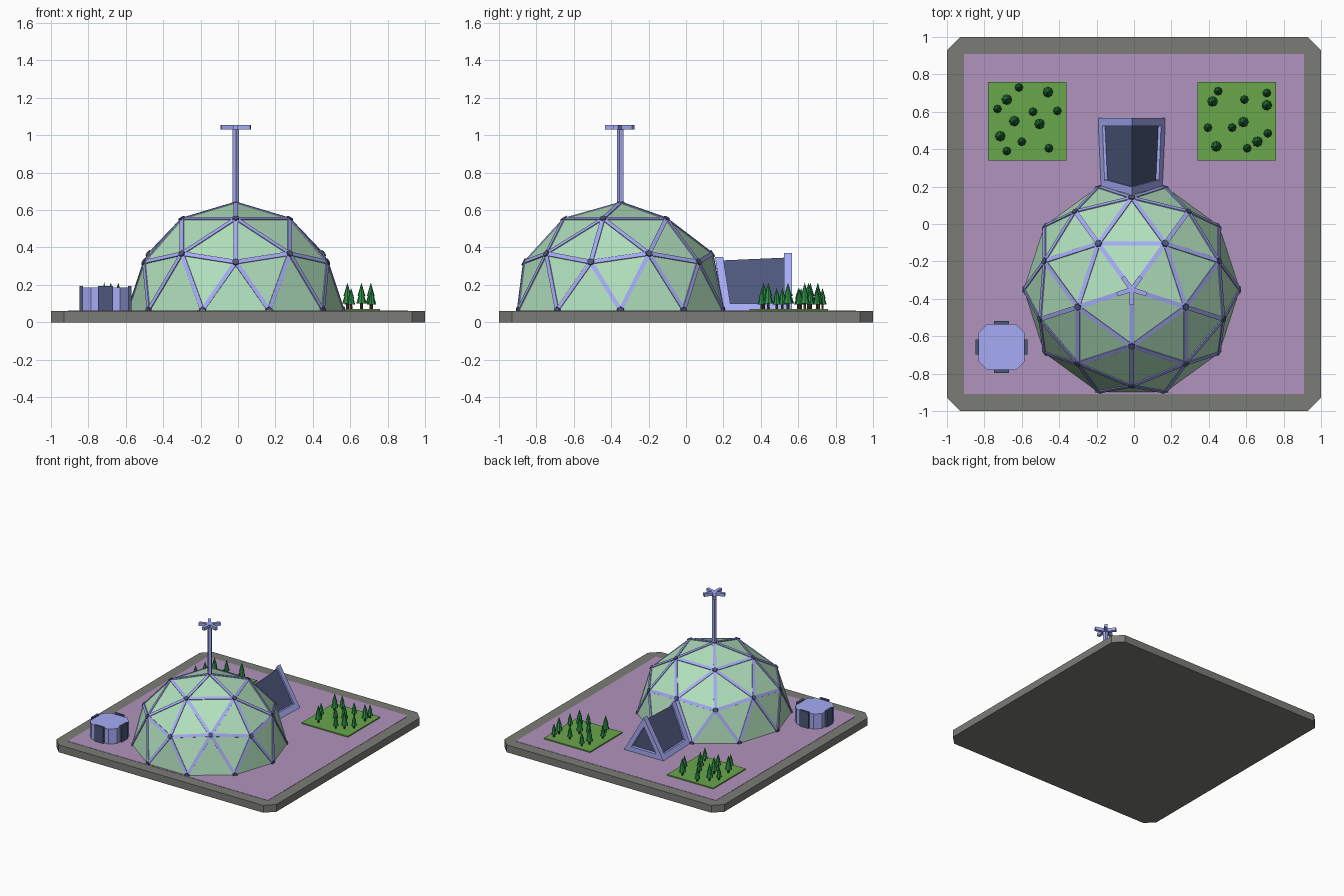
import bpy, bmesh, math
from mathutils import Vector, Matrix

if "Cube" in bpy.data.objects:
    bpy.data.objects.remove(bpy.data.objects["Cube"])


def mat(name, r, g, b):
    m = bpy.data.materials.new(name)
    m.diffuse_color = [(c / 255) ** 2.2 for c in (r, g, b)] + [1]
    m.use_nodes = True
    m.node_tree.nodes["Principled BSDF"].inputs["Base Color"].default_value = m.diffuse_color
    return m


RIM = mat("rim_grey", 122, 122, 118)
FLOOR = mat("floor_mauve", 176, 146, 188)
GLASS = mat("panel_green", 176, 224, 188)
STRUT = mat("strut_lilac", 164, 170, 245)
DARK = mat("dark_blue", 78, 88, 122)
GRASS = mat("grass", 104, 165, 76)
LEAF = mat("leaf", 48, 140, 72)
BARK = mat("bark", 95, 70, 55)


def finish(name, bm, m):
    bmesh.ops.recalc_face_normals(bm, faces=bm.faces)
    me = bpy.data.meshes.new(name)
    bm.to_mesh(me)
    bm.free()
    me.materials.append(m)
    ob = bpy.data.objects.new(name, me)
    bpy.context.collection.objects.link(ob)
    return ob


def prism(bm, pts, z0, z1):
    n = len(pts)
    lo = [bm.verts.new((x, y, z0)) for x, y in pts]
    hi = [bm.verts.new((x, y, z1)) for x, y in pts]
    bm.faces.new(lo[::-1])
    bm.faces.new(hi)
    for i in range(n):
        j = (i + 1) % n
        bm.faces.new((lo[i], lo[j], hi[j], hi[i]))


def loft(bm, a, b):
    # solid between two matching point loops
    va, vb = [bm.verts.new(p) for p in a], [bm.verts.new(p) for p in b]
    bm.faces.new(va[::-1])
    bm.faces.new(vb)
    for i in range(len(a)):
        j = (i + 1) % len(a)
        bm.faces.new((va[i], va[j], vb[j], vb[i]))


def ring(bm, outer, inner, off):
    # triangular picture-frame with thickness along off
    rows = [[bm.verts.new(Vector(p) + o) for p in t]
            for t, o in ((outer, Vector()), (outer, off), (inner, off), (inner, Vector()))]
    for k in range(4):
        a, b = rows[k], rows[(k + 1) % 4]
        for i in range(3):
            j = (i + 1) % 3
            bm.faces.new((a[i], a[j], b[j], b[i]))


def cham(cx, cy, h, c):
    q = [(h, -h + c), (h, h - c), (h - c, h), (-h + c, h),
         (-h, h - c), (-h, -h + c), (-h + c, -h), (h - c, -h)]
    return [(cx + x, cy + y) for x, y in q]


def box(bm, x0, x1, y0, y1, z0, z1):
    prism(bm, [(x0, y0), (x1, y0), (x1, y1), (x0, y1)], z0, z1)


# base slab and floor
bm = bmesh.new()
prism(bm, cham(0, 0, 1, 0.07), 0, 0.06)
finish("base", bm, RIM)
bm = bmesh.new()
box(bm, -0.91, 0.91, -0.91, 0.91, 0.03, 0.062)
finish("floor", bm, FLOOR)

# geodesic dome: upper half of a two-frequency icosphere
C, R = Vector((-0.012, -0.35, 0.064)), 0.577
src = bmesh.new()
bmesh.ops.create_icosphere(src, subdivisions=2, radius=R)
bmesh.ops.delete(src, geom=[v for v in src.verts if v.co.z < -0.01], context='VERTS')
ring1 = [v for v in src.verts if 0.8 * R < v.co.z < 0.9 * R][0].co
turn = -math.pi / 2 - math.atan2(ring1.y, ring1.x)
bmesh.ops.rotate(src, verts=src.verts, matrix=Matrix.Rotation(turn, 3, 'Z'))

bars, nodes = bmesh.new(), bmesh.new()
for e in src.edges:
    a, b = e.verts[0].co, e.verts[1].co
    x, n = (b - a).normalized(), (a + b).normalized()
    if abs(a.z) + abs(b.z) < 0.01:
        continue
    M = Matrix((x, n.cross(x), n)).transposed().to_4x4()
    M = Matrix.Translation((a + b) / 2 + C) @ M @ Matrix.Diagonal(((b - a).length, 0.024, 0.007, 1))
    bmesh.ops.create_cube(bars, size=1, matrix=M)
for v in src.verts:
    M = Matrix.Translation(v.co + C) @ v.co.to_track_quat('Z', 'Y').to_matrix().to_4x4()
    bmesh.ops.create_cone(nodes, cap_ends=True, segments=6, radius1=0.021,
                          radius2=0.019, depth=0.012, matrix=M)
for b in (bars, nodes):
    low = [v for v in b.verts if v.co.z < 0.062]
    for v in low:
        v.co.z = 0.062
bmesh.ops.translate(src, verts=src.verts, vec=C)
finish("dome_panels", src, GLASS)
finish("dome_struts", bars, STRUT)
finish("dome_nodes", nodes, DARK)

# mast with five-armed head
CX, CY = C.x, C.y
bm = bmesh.new()
prism(bm, [(CX + 0.019 * math.cos(math.radians(-90 + 72 * k)),
            CY + 0.019 * math.sin(math.radians(-90 + 72 * k))) for k in range(5)], 0.6, 1.035)
finish("mast", bm, STRUT)
star = []
for k in range(5):
    t = math.radians(-90 + 72 * k)
    d, s = Vector((math.cos(t), math.sin(t))), Vector((-math.sin(t), math.cos(t)))
    star += [tuple(Vector((CX, CY)) + d * r + s * w)
             for r, w in ((0.083, -0.012), (0.083, 0.012), (0.0165, 0.012))]
bm = bmesh.new()
prism(bm, star, 1.03, 1.055)
finish("mast_head", bm, STRUT)


# entrance porch
def tri(hw, apex, y, ya, z=0.06):
    return [(CX - hw, y, z), (CX + hw, y, z), (CX, ya, apex)]


bm = bmesh.new()
T = Vector((0, 0.043, 0))
ring(bm, tri(0.18, 0.37, 0.523, 0.523), tri(0.113, 0.295, 0.523, 0.523, 0.1), T)
ring(bm, tri(0.165, 0.35, 0.2, 0.155), tri(0.105, 0.28, 0.194, 0.165, 0.1), T)
for s in (-1, 1):
    def sect(hw, y0, y1):
        return [(CX + s * x, y, z) for x, y, z in
                ((hw, y0, 0.06), (hw * 0.87, y1, 0.1), (hw * 0.7, y1, 0.1), (hw * 0.7, y0, 0.06))]
    loft(bm, sect(0.167, 0.235, 0.23), sect(0.18, 0.53, 0.53))
finish("porch_frame", bm, STRUT)
bm = bmesh.new()
loft(bm, tri(0.152, 0.33, 0.22, 0.175), tri(0.166, 0.346, 0.54, 0.54))
finish("porch_panels", bm, DARK)

# small annex with four doors
AX, AY = -0.708, -0.658
bm = bmesh.new()
prism(bm, cham(AX, AY, 0.123, 0.046), 0.06, 0.185)
finish("annex", bm, STRUT)
bm = bmesh.new()
for k in range(4):
    d = Vector((0, 1)) if k % 2 else Vector((1, 0))
    c = Vector((AX, AY)) + d * 0.13 * (1 if k < 2 else -1)
    hx, hy = (0.04, 0.009) if k % 2 else (0.009, 0.04)
    box(bm, c.x - hx, c.x + hx, c.y - hy, c.y + hy, 0.06, 0.195)
finish("annex_doors", bm, DARK)

# lawns and trees (x, y of large and small trees)
BIG = [(-.46, .705), (-.68, .665), (-.64, .55), (-.505, .535), (-.715, .47),
       (.42, .655), (.71, .635), (.585, .545), (.66, .44), (.44, .415)]
SMALL = [(-.615, .73), (-.73, .615), (-.54, .6), (-.41, .605), (-.6, .44), (-.68, .39),
         (-.455, .405), (.45, .71), (.59, .665), (.71, .70), (.395, .515), (.525, .515),
         (.715, .485), (.605, .405)]
bm = bmesh.new()
for x in (-0.78, 0.34):
    box(bm, x, x + 0.42, 0.34, 0.76, 0.05, 0.071)
finish("lawns", bm, GRASS)
leaf, bark = bmesh.new(), bmesh.new()


def cone(bm, x, y, r1, r2, z0, z1):
    bmesh.ops.create_cone(bm, cap_ends=True, segments=8, radius1=r1, radius2=r2,
                          depth=z1 - z0, matrix=Matrix.Translation((x, y, (z0 + z1) / 2)))


for pts, s in ((BIG, 1), (SMALL, 0.8)):
    for x, y in pts:
        cone(bark, x, y, 0.008 * s, 0.007 * s, 0.07, 0.07 + 0.036 * s)
        cone(leaf, x, y, 0.028 * s, 0.006 * s, 0.07 + 0.03 * s, 0.07 + 0.1 * s)
        cone(leaf, x, y, 0.021 * s, 0, 0.07 + 0.07 * s, 0.07 + 0.142 * s)
finish("tree_leaves", leaf, LEAF)
finish("tree_trunks", bark, BARK)
